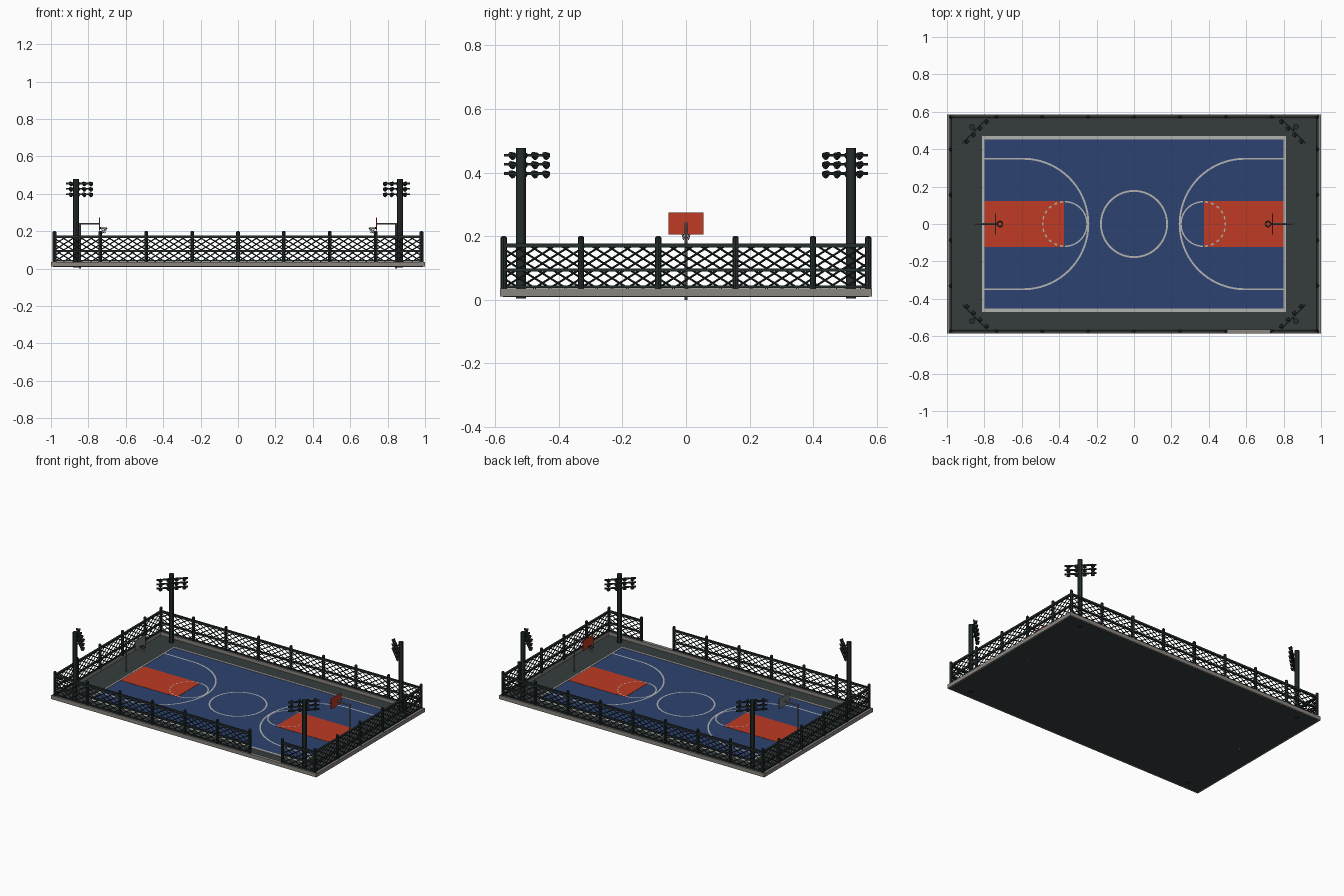
import bpy, bmesh, math
from mathutils import Vector, Matrix

if "Cube" in bpy.data.objects:
    bpy.data.objects.remove(bpy.data.objects["Cube"])

def mat(name, r, g, b):
    lin = [((c / 255 + 0.055) / 1.055) ** 2.4 for c in (r, g, b)]
    m = bpy.data.materials.new(name)
    m.diffuse_color = (*lin, 1)
    m.use_nodes = True
    m.node_tree.nodes["Principled BSDF"].inputs["Base Color"].default_value = m.diffuse_color
    return m

ASPHALT = mat("asphalt", 54, 61, 60)
BLUE = mat("court_blue", 44, 66, 112)
RED = mat("court_red", 190, 59, 35)
LINE = mat("line_paint", 178, 178, 176)
CONCRETE = mat("concrete", 138, 134, 128)
FENCE = mat("fence_metal", 37, 45, 45)
STEEL = mat("hoop_steel", 120, 122, 122)
DARK = mat("lamp_dark", 42, 47, 48)

def finish(bm, name, material, smooth=False):
    me = bpy.data.meshes.new(name)
    bmesh.ops.recalc_face_normals(bm, faces=bm.faces[:])
    bm.to_mesh(me)
    bm.free()
    me.materials.append(material)
    ob = bpy.data.objects.new(name, me)
    bpy.context.collection.objects.link(ob)
    if smooth:
        bpy.ops.object.select_all(action='DESELECT')
        ob.select_set(True)
        bpy.context.view_layer.objects.active = ob
        bpy.ops.object.shade_smooth_by_angle()
    return ob

def box(bm, lo, hi):
    lo, hi = Vector(lo), Vector(hi)
    s = hi - lo
    bmesh.ops.create_cube(bm, size=1, matrix=Matrix.Translation((lo + hi) / 2) @ Matrix.Diagonal((*s, 1)))

def rod(bm, a, b, r, n=8, r2=None, turn=0):
    a, b = Vector(a), Vector(b)
    d = b - a
    m = Matrix.Translation((a + b) / 2) @ d.to_track_quat('Z', 'Y').to_matrix().to_4x4() @ Matrix.Rotation(turn, 4, 'Z')
    bmesh.ops.create_cone(bm, cap_ends=True, segments=n, radius1=r, radius2=r if r2 is None else r2,
                          depth=d.length, matrix=m)

def strip(bm, pts, w, z, closed=False):
    """flat painted line of width w along 2D points"""
    pts = [Vector(p) for p in pts]
    n = len(pts)
    pairs = []
    for i, p in enumerate(pts):
        a = pts[i - 1] if (i or closed) else p
        b = pts[(i + 1) % n] if (i < n - 1 or closed) else p
        t = (b - a).normalized()
        o = Vector((-t.y, t.x)) * w / 2
        pairs.append([bm.verts.new((*q, z)) for q in (p + o, p - o)])
    for i in range(n if closed else n - 1):
        (a, b), (c, d) = pairs[i], pairs[(i + 1) % n]
        f = bm.faces.new((a, b, d, c))
        f.normal_update()
        if f.normal.z < 0:
            f.normal_flip()

def arc(cx, r, a0, a1, n, s=1):
    return [(s * (cx + r * math.cos(a0 + (a1 - a0) * i / n)), r * math.sin(a0 + (a1 - a0) * i / n)) for i in range(n + 1)]

# ground slab, blue court, red keys
X, Y = 1.0, 0.585
bm = bmesh.new(); box(bm, (-X + .01, -Y + .01, .009), (X - .01, Y - .01, .013)); finish(bm, "ground", ASPHALT)
bm = bmesh.new(); box(bm, (-.805, -.465, .011), (.805, .465, .015)); finish(bm, "court", BLUE)
bm = bmesh.new()
for s in (-1, 1):
    xs = sorted((s * .8, s * .373))
    box(bm, (xs[0], -.124, .012), (xs[1], .124, .0165))
finish(bm, "keys", RED)

# painted lines
bm = bmesh.new()
for s in (-1, 1):
    for lo, hi in (((-.812, .453), (.812, .47)), ((.799, -.47), (.812, .47))):
        p, q = sorted((s * lo[0], s * hi[0])), sorted((s * lo[1], s * hi[1]))
        box(bm, (p[0], q[0], .012), (p[1], q[1], .0175))
finish(bm, "boundary_lines", LINE)
bm = bmesh.new()
Z, H = .0185, math.pi / 2
strip(bm, arc(0, .177, 0, 4 * H, 64)[:-1], .010, Z, True)
for s in (-1, 1):
    strip(bm, [(s * -.8, -.349)] + arc(-.593, .349, -H, H, 36, s) + [(s * -.8, .349)], .010, Z)
    strip(bm, arc(-.37, .119, -H, H, 24, s), .008, Z)
    for k in range(11):
        a = H + 2 * H * (k + .25) / 11
        strip(bm, arc(-.37, .119, a, a + H / 11, 2, s), .008, Z)
finish(bm, "court_lines", LINE)

# concrete curb
bm = bmesh.new()
for s in (-1, 1):
    y = sorted((s * Y, s * (Y - .022)))
    box(bm, (-X, y[0], .01), (X, y[1], .036))
    x = sorted((s * X, s * (X - .022)))
    box(bm, (x[0], -Y + .022, .01), (x[1], Y - .022, .036))
finish(bm, "curb", CONCRETE)

# fence: posts every 0.245, panels of rails and crossed wires, open gate at the front
FX, FY = .981, .573
posts, rails, wires = bmesh.new(), bmesh.new(), bmesh.new()

def panel(a, b):
    a, b = Vector((*a, 0)), Vector((*b, 0))
    L = (b - a).length
    d = (b - a) / L
    for z, r in ((.171, .0095), (.094, .0075), (.041, .006)):
        off = Vector((0, 0, z))
        rod(rails, a + off, b + off, r, 4, turn=math.pi / 4)
    z0, z1, run = .038, .17, .21
    for sgn in (-1, 1):
        for k in range(-5, 6):
            u0 = k * .049 if sgn == 1 else L - k * .049
            t0, t1 = sorted(((0 - u0) / (sgn * run), (L - u0) / (sgn * run)))
            t0, t1 = max(0, t0), min(1, t1)
            if t1 - t0 > .03:
                p, q = (a + d * (u0 + sgn * run * t) + Vector((0, 0, z0 + (z1 - z0) * t)) for t in (t0, t1))
                rod(wires, p, q, .0032, 4)

xs = [-FX + FX * i / 4 for i in range(9)]
ys = [-FY + .243 * i for i in range(5)] + [FY]
spots = {(x, s * FY) for x in xs for s in (-1, 1)} | {(s * FX, y) for y in ys for s in (-1, 1)}
for x, y in sorted(spots):
    rod(posts, (x, y, .03), (x, y, .196), .0098, 8)
    rod(posts, (x, y, .196), (x, y, .201), .0098, 8, .005)
for s in (-1, 1):
    for i in range(8):
        if not (s == -1 and i == 6):
            panel((xs[i], s * FY), (xs[i + 1], s * FY))
    for i in range(5):
        panel((s * FX, ys[i]), (s * FX, ys[i + 1]))
finish(posts, "fence_posts", FENCE, True)
finish(rails, "fence_rails", FENCE)
finish(wires, "fence_wires", FENCE)

# floodlight masts in the corners, lamp bars turned towards the court
poles, lamps = bmesh.new(), bmesh.new()
for sx in (-1, 1):
    for sy in (-1, 1):
        px, py = sx * .866, sy * .519
        rod(poles, (px, py, .005), (px, py, .478), .0155, 12)
        along = Vector((sx, -sy, 0)).normalized()
        inward = Vector((-sx, -sy, 0)).normalized()
        base = Vector((px, py, 0))
        for z in (.397, .426, .455):
            c = base + inward * .026 + Vector((0, 0, z))
            rod(poles, c - along * .098, c + along * .098, .006, 4, turn=math.pi / 4)
            rod(poles, base + Vector((0, 0, z)), c, .006, 6)
            for k in (-1.5, -.5, .5, 1.5):
                e = c + along * k * .05
                rod(lamps, e + Vector((0, 0, .003)), e + inward * .016 - Vector((0, 0, .004)), .008, 8, .013)
finish(poles, "light_masts", FENCE, True)
finish(lamps, "floodlights", DARK)

# hoops
frame, rim, net = bmesh.new(), bmesh.new(), bmesh.new()
for s in (-1, 1):
    rod(frame, (s * .845, 0, 0), (s * .845, 0, .243), .005, 8)
    rod(frame, (s * .849, 0, .24), (s * .74, 0, .24), .005, 8)
    board = bmesh.new()
    x = sorted((s * .743, s * .737))
    box(board, (x[0], -.055, .205), (x[1], .055, .274))
    finish(board, "backboard_right" if s > 0 else "backboard_left", RED if s > 0 else STEEL)
    c, N = Vector((s * .717, 0, .217)), 14
    ring = lambda i, r, z: c + Vector((r * math.cos(i * 2 * math.pi / N), r * math.sin(i * 2 * math.pi / N), z))
    for i in range(N):
        rod(rim, ring(i, .016, 0), ring(i + 1, .016, 0), .0024, 6)
        for j in (-1, 1):
            rod(net, ring(i, .016, 0), ring(i + j, .009, -.028), .0008, 3)
    rod(rim, (s * .738, 0, .217), (s * .732, 0, .217), .005, 6)
finish(frame, "hoop_frames", STEEL, True)
finish(rim, "hoop_rims", DARK)
finish(net, "hoop_nets", LINE)
